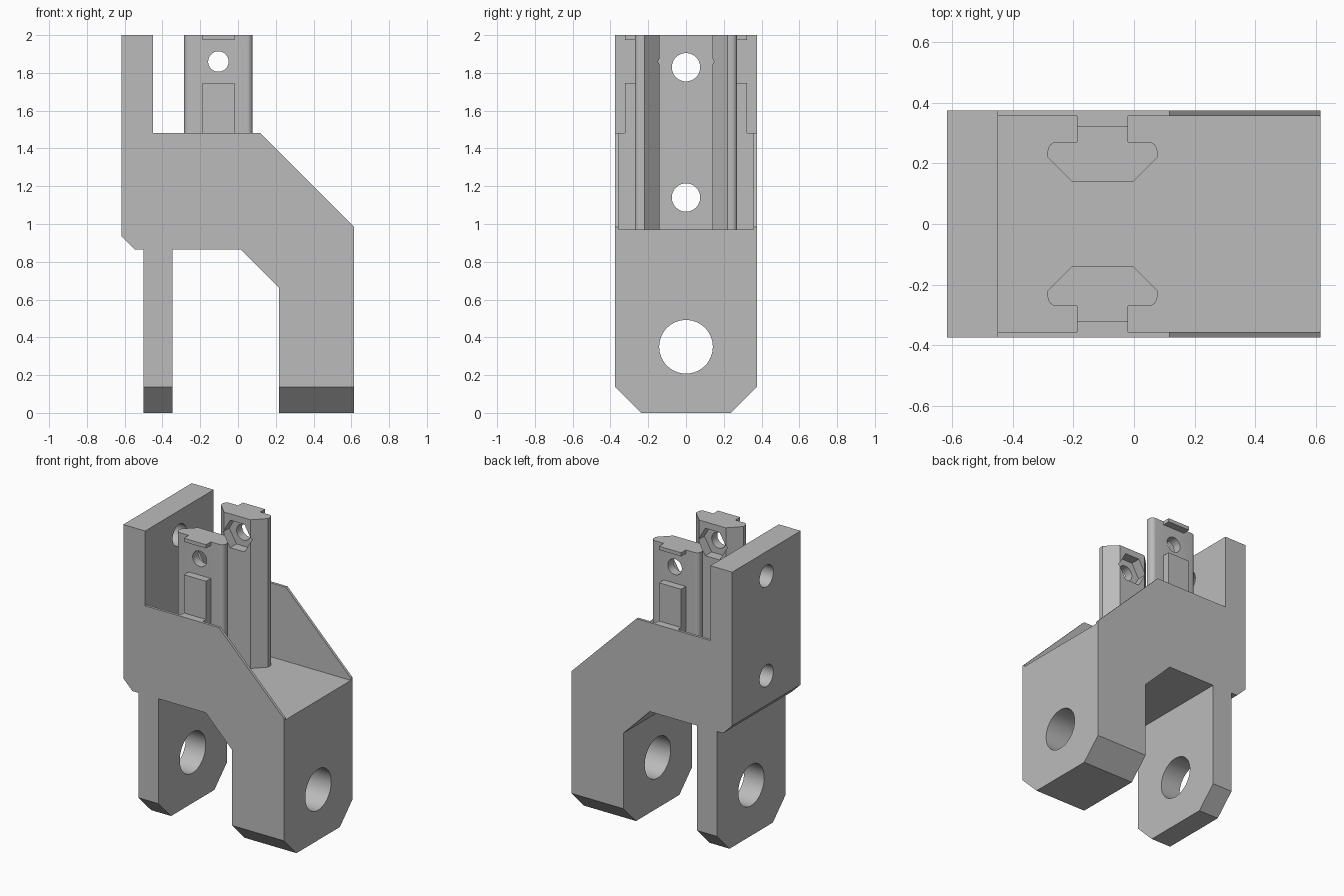
import bpy, bmesh, math
from mathutils import Matrix, Vector

old = bpy.data.objects.get("Cube")
if old:
    bpy.data.objects.remove(old, do_unlink=True)

grey = bpy.data.materials.new("plain grey")
grey.use_nodes = True
COLOUR = (0.5, 0.5, 0.5, 1)
grey.diffuse_color = COLOUR
grey.node_tree.nodes["Principled BSDF"].inputs["Base Color"].default_value = COLOUR


def prism(name, outline, axis, lo, hi):
    """Extrude a 2D outline along an axis; the outline uses the other two axes in order."""
    i = "xyz".index(axis)

    def place(p, t):
        v = list(p)
        v.insert(i, t)
        return v

    bm = bmesh.new()
    face = bm.faces.new([bm.verts.new(place(p, lo)) for p in outline])
    ext = bmesh.ops.extrude_face_region(bm, geom=[face])
    shift = Vector(place((0, 0), hi - lo))
    bmesh.ops.translate(bm, vec=shift, verts=[g for g in ext["geom"] if isinstance(g, bmesh.types.BMVert)])
    bmesh.ops.recalc_face_normals(bm, faces=bm.faces)
    mesh = bpy.data.meshes.new(name)
    bm.to_mesh(mesh)
    bm.free()
    mesh.materials.append(grey)
    obj = bpy.data.objects.new(name, mesh)
    bpy.context.collection.objects.link(obj)
    return obj


def box(name, x, y, z):
    return prism(name, [(x[0], y[0]), (x[1], y[0]), (x[1], y[1]), (x[0], y[1])], "z", *z)


def ring(u, v, r, n):
    return [(u + r * math.cos(math.tau * k / n), v + r * math.sin(math.tau * k / n)) for k in range(n)]


def combine(obj, other, op="DIFFERENCE"):
    """Apply a boolean and remove the helper."""
    mod = obj.modifiers.new("bool", "BOOLEAN")
    mod.operation, mod.object, mod.solver = op, other, "EXACT"
    bpy.context.view_layer.objects.active = obj
    bpy.ops.object.modifier_apply(modifier=mod.name)
    bpy.data.objects.remove(other, do_unlink=True)


def smooth(obj):
    bpy.ops.object.select_all(action="DESELECT")
    obj.select_set(True)
    bpy.context.view_layer.objects.active = obj
    bpy.ops.object.shade_smooth_by_angle(angle=math.radians(25))


# Body: side profile with back plate, two legs and sloped front
W = 0.375
side = [(-0.617, 0.935), (-0.547, 0.865), (-0.5, 0.865), (-0.5, 0), (-0.347, 0), (-0.347, 0.865),
        (0.015, 0.865), (0.217, 0.662), (0.217, 0), (0.615, 0), (0.615, 0.985), (0.117, 1.482),
        (-0.449, 1.482), (-0.449, 2), (-0.617, 2)]
body = prism("clevis_body", side, "y", -W, W)

# Open tray between the thin side walls
combine(body, box("tray_cutter", (-0.449, 0.8), (-0.357, 0.357), (0.97, 2.2)))

# Chamfered feet
for s in (-1, 1):
    wedge = [(s * 0.237, 0), (s * 0.377, 0.14), (s * 0.5, 0.14), (s * 0.5, -0.1), (s * 0.237, -0.1)]
    combine(body, prism("foot_cutter", wedge, "x", -1, 1))

# Pin hole through both legs, bolt holes through the back plate
combine(body, prism("pin_cutter", ring(0, 0.35, 0.142, 64), "x", -1, 1))
for z in (1.14, 1.83):
    combine(body, prism("bolt_cutter", ring(0, z, 0.075, 48), "x", -1, -0.3))
smooth(body)

# Guide rails: a T section with rounded shoulders, facing each other
CX, R = -0.104, 0.03
half = [(0.102, 0.141), (0.181, 0.22)]
half += [(0.181 - R + R * math.cos(a), 0.271 - R + R * math.sin(a))
         for a in (math.pi / 2 * k / 6 for k in range(7))]
STEM = (CX - 0.085, CX + 0.085)

for s, label in ((-1, "front"), (1, "back")):
    outline = [(CX + x, s * y) for x, y in half] + [(CX - x, s * y) for x, y in reversed(half)]
    rail = prism(label + "_rail", outline, "z", 0.96, 2)
    # cross hole with a hexagonal nut pocket on the inner face
    combine(rail, prism("screw_cutter", ring(CX, 1.86, 0.054, 40), "y", s * 0.05, s * 0.5))
    combine(rail, prism("nut_cutter", ring(CX, 1.86, 0.11, 6), "y", s * 0.05, s * 0.21))
    # stem joining the wall, raised pad above it, and lip at the top
    for reach, z in ((0.36, (0.96, 1.482)), (0.323, (1.47, 1.747)), (0.323, (1.975, 2))):
        combine(rail, box("stem_part", STEM, (s * 0.26, s * reach), z), "UNION")
    smooth(rail)
